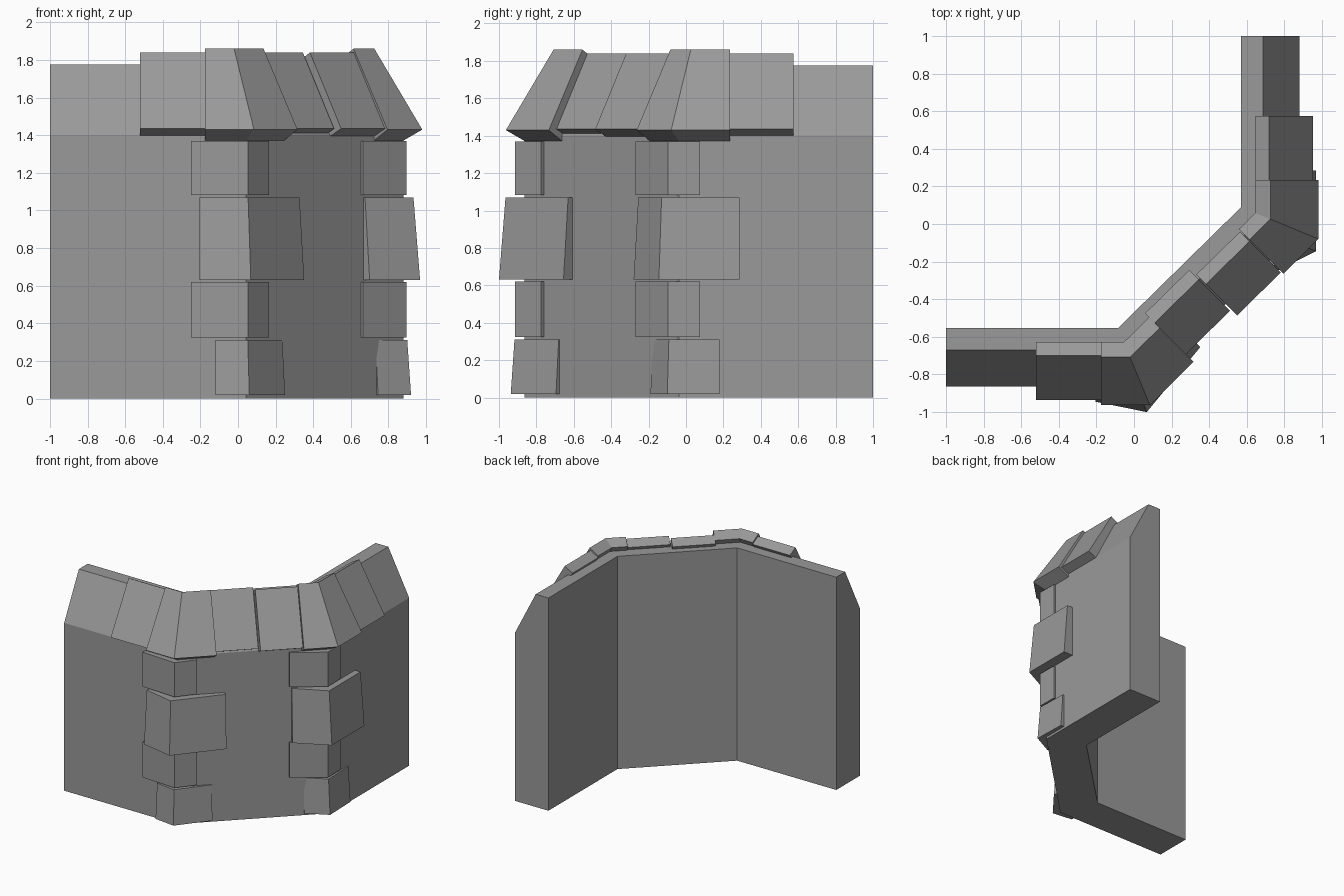
import bpy
from mathutils import Vector

cube = bpy.data.objects.get("Cube")
if cube:
    bpy.data.objects.remove(cube, do_unlink=True)

stone = bpy.data.materials.new("grey stone")
stone.use_nodes = True
colour = (0.32, 0.32, 0.32, 1)
stone.diffuse_color = colour
stone.node_tree.nodes["Principled BSDF"].inputs["Base Color"].default_value = colour


def loft(name, rings):
    """Skin a row of matching closed rings and cap both ends."""
    n = len(rings[0])
    faces = [tuple(range(n))[::-1], tuple(range((len(rings) - 1) * n, len(rings) * n))]
    for r in range(len(rings) - 1):
        for i in range(n):
            j = (i + 1) % n
            faces.append((r * n + i, r * n + j, (r + 1) * n + j, (r + 1) * n + i))
    mesh = bpy.data.meshes.new(name)
    mesh.from_pydata([p for ring in rings for p in ring], [], faces)
    mesh.materials.append(stone)
    obj = bpy.data.objects.new(name, mesh)
    bpy.context.collection.objects.link(obj)
    # Consistent outward normals
    import bmesh
    bm = bmesh.new()
    bm.from_mesh(mesh)
    bmesh.ops.recalc_face_normals(bm, faces=bm.faces)
    bm.to_mesh(mesh)
    bm.free()
    return obj


# Inner wall line: front run, diagonal run, side run
CORNER_A, CORNER_B = Vector((-0.085, -0.553)), Vector((0.57, 0.09))
FRONT, DIAG, SIDE = Vector((0, -1)), Vector((0.707, -0.707)), Vector((1, 0))
MITRE_A, MITRE_B = Vector((0.414, -1)), Vector((1, -0.414))


def front(x):
    return Vector((x, CORNER_A.y)), FRONT


def diag(t):
    return CORNER_A.lerp(CORNER_B, t), DIAG


def side(y):
    return Vector((CORNER_B.x, y)), SIDE


BEND_A, BEND_B = (CORNER_A, MITRE_A), (CORNER_B, MITRE_B)


def sweep(name, stations, profile):
    """Sweep an (outward, height) profile along stations of the wall line."""
    rings = []
    for base, out in stations:
        rings.append([(*(base + out * d), z) for d, z in profile])
    return loft(name, rings)


# Main wall with sloped shoulder
sweep("wall", [front(-1), BEND_A, BEND_B, side(1)],
      [(0, 0), (0.31, 0), (0.31, 1.4), (0.117, 1.775), (0, 1.775)])

# Coping slabs lying on the shoulder
plain = [(0.30, 1.395), (0.382, 1.435), (0.147, 1.84), (0.075, 1.80)]
low = [(d - 0.03, z) for d, z in plain]
proud = [(d + 0.014, z) for d, z in plain]
corner = [(0.31, 1.372), (0.41, 1.43), (0.155, 1.86), (0.075, 1.815)]
sweep("coping_front", [front(-0.52), front(-0.175)], plain)
sweep("coping_corner_left", [front(-0.175), BEND_A, diag(0.17)], corner)
sweep("coping_diagonal_1", [diag(0.17), diag(0.53)], low)
sweep("coping_diagonal_2", [diag(0.54), diag(0.895)], proud)
sweep("coping_corner_right", [diag(0.90), BEND_B, side(0.235)], corner)
sweep("coping_side", [side(0.235), side(0.575)], plain)


def quoin(name, outer, ends, z0, z1, taper):
    """Block wrapped round a corner: outer outline, depth vectors, height, taper."""
    rings = []
    for z, t in ((z0, 0), (z1, taper)):
        out = [Vector(p) - e * t for p, e in zip(outer, ends)]
        back = [Vector(p) - e * 0.13 for p, e in zip(outer, ends)]
        rings.append([(*p, z) for p in out + back[::-1]])
    return loft(name, rings)


# Corner blocks, four tiers on each bend
narrow_l = [(-0.25, -0.90), (0.053, -0.915), (0.165, -0.775)]
narrow_r = [(0.665, -0.27), (0.897, -0.095), (0.895, 0.075)]
tiers = [
    ("base", 0.02, 0.31, 0.02, [(-0.12, -0.915), (0.06, -0.937), (0.25, -0.695)],
     [(0.745, -0.19), (0.92, -0.10), (0.912, 0.18)]),
    ("lower", 0.325, 0.62, 0, narrow_l, narrow_r),
    ("middle", 0.63, 1.07, 0.035, [(-0.205, -0.945), (0.068, -1.0), (0.352, -0.655)],
     [(0.70, -0.28), (0.968, -0.145), (0.967, 0.285)]),
    ("upper", 1.083, 1.37, 0, narrow_l, narrow_r),
]
for label, z0, z1, taper, left, right in tiers:
    quoin("quoin_left_" + label, left, (FRONT, MITRE_A, DIAG), z0, z1, taper)
    quoin("quoin_right_" + label, right, (DIAG, MITRE_B, SIDE), z0, z1, taper)
